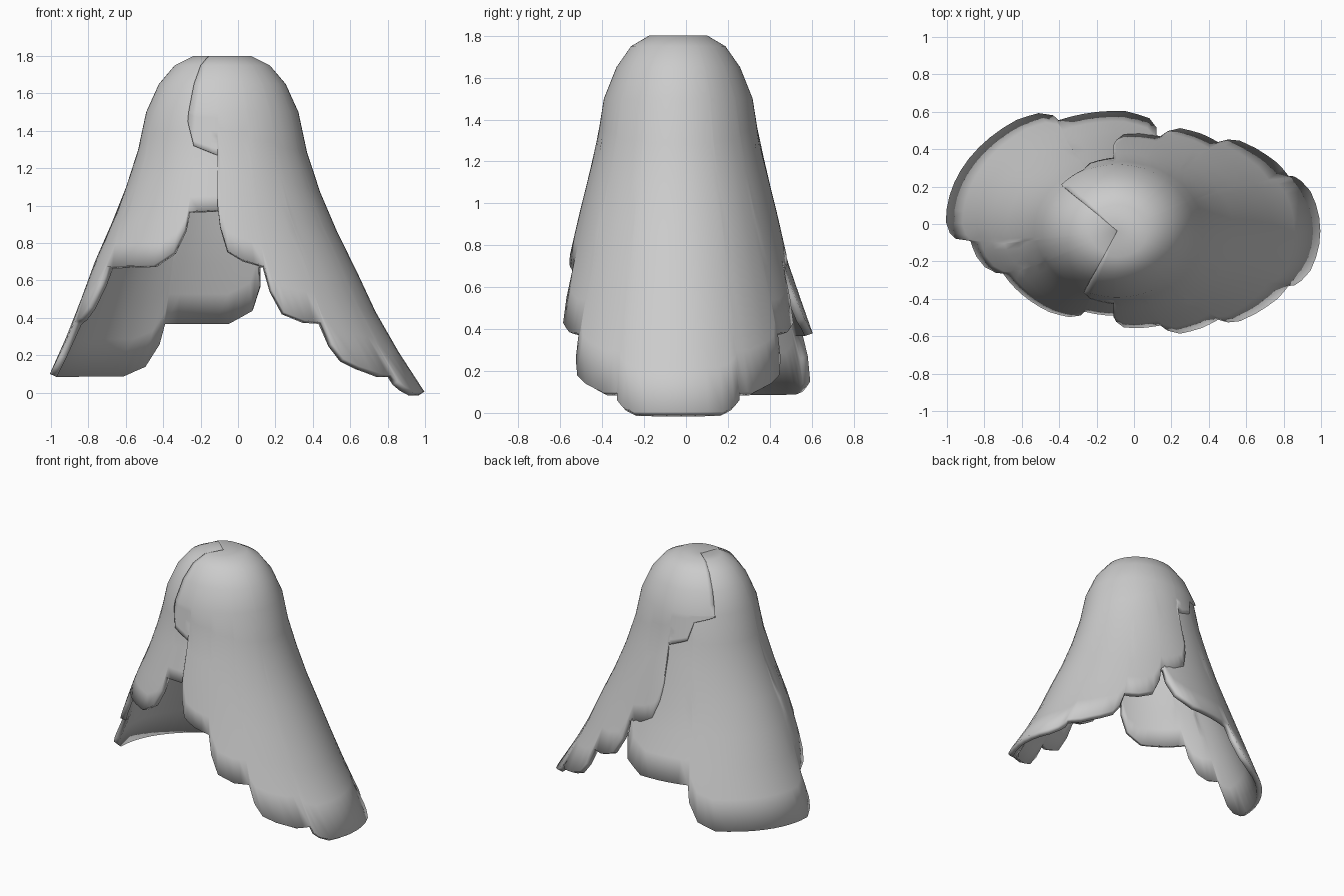
import bpy, bmesh, math

if "Cube" in bpy.data.objects:
    bpy.data.objects.remove(bpy.data.objects["Cube"])

# Elliptical bell profile: z, x radius, y radius
PROFILE = [(1.80, .16, .14), (1.75, .26, .225), (1.65, .345, .295), (1.50, .413, .355),
           (1.28, .46, .39), (.98, .56, .465), (.68, .71, .535), (.38, .85, .615),
           (.10, 1.02, .67), (0, 1.09, .69)]
CX, CY = -.09, -.037


def lerp(a, b, f):
    return a + (b - a) * f


def radii(z):
    for (z0, a0, b0), (z1, a1, b1) in zip(PROFILE, PROFILE[1:]):
        if z >= z1:
            f = (z0 - z) / (z0 - z1)
            return lerp(a0, a1, f), lerp(b0, b1, f)
    return PROFILE[-1][1:]


def right_surface(t, z):
    a, b = radii(z)
    return CX + a * math.cos(t), CY + b * math.sin(t), z


def left_surface(t, z):
    # slightly narrower, its skirt swung towards the back
    a, b = radii(z)
    low = min(1, max(0, (.85 - z) / .75))
    a = a * (1 - .09 * low) - .012
    b = b * (1 + .02 * low) - .012
    return CX - a * math.cos(t), CY + .05 * low + b * math.sin(t), z


def columns(hem, step=6):
    # fill long gaps along the hem with extra columns
    out = [hem[0]]
    for (t0, z0), (t1, z1) in zip(hem, hem[1:]):
        n = max(1, math.ceil((t1 - t0) / step))
        out += [(lerp(t0, t1, i / n), lerp(z0, z1, i / n)) for i in range(1, n + 1)]
    return out


def shell(name, hem, surface, flip):
    bm = bmesh.new()
    pole = bm.verts.new((CX, CY, 1.80 if not flip else 1.79))
    cols = []
    for deg, zh in columns(hem):
        zs = [1.80, 1.75, 1.65, 1.57, 1.50] + [lerp(1.5, zh, i / 7) for i in range(1, 8)]
        cols.append([bm.verts.new(surface(math.radians(deg), z)) for z in zs])
    for a, b in zip(cols, cols[1:]):
        faces = [(pole, a[0], b[0])]
        faces += [(a[k], a[k + 1], b[k + 1], b[k]) for k in range(len(a) - 1)]
        for f in faces:
            bm.faces.new(f[::-1] if flip else f)
    me = bpy.data.meshes.new(name)
    bm.to_mesh(me)
    bm.free()
    ob = bpy.data.objects.new(name, me)
    bpy.context.collection.objects.link(ob)
    for p in me.polygons:
        p.use_smooth = True
    m = ob.modifiers.new("thickness", 'SOLIDIFY')
    m.thickness, m.offset = .04, -1
    return ob


# Right panel: symmetric stepped hem (angle from the side, height)
half = [(18, .005), (23, .03), (25.5, .06), (26, .10), (33, .10), (42, .14), (47.5, .18),
        (50, .26), (50.6, .38), (58, .385), (66, .43), (69.5, .55), (71, .68), (80, .71),
        (87, .76), (90.5, .89), (92, 1.00), (92.5, 1.27), (109, 1.32), (115, 1.45)]
right_hem = [(-t, z) for t, z in reversed(half)] + half + [(136, 1.49)]
shell("right_panel", right_hem, right_surface, False)

# Left panel: same kind of hem turned towards the back
left_hem = [(-118, 1.40), (-112, 1.29), (-96, 1.27), (-95.5, .98), (-71.5, .97), (-71, .87),
            (-67, .75), (-58, .68), (-27, .675), (-26, .58), (-22, .46), (-16, .40),
            (-8, .375), (-7.5, .20), (-5, .14), (0, .10), (54, .10), (62, .15),
            (66, .27), (66.6, .38), (93, .38), (103, .45), (107, .57), (108, .68),
            (120, .70), (127, .80), (128, 1.27), (138, 1.30), (145, 1.42)]
shell("left_panel", left_hem, left_surface, True)
